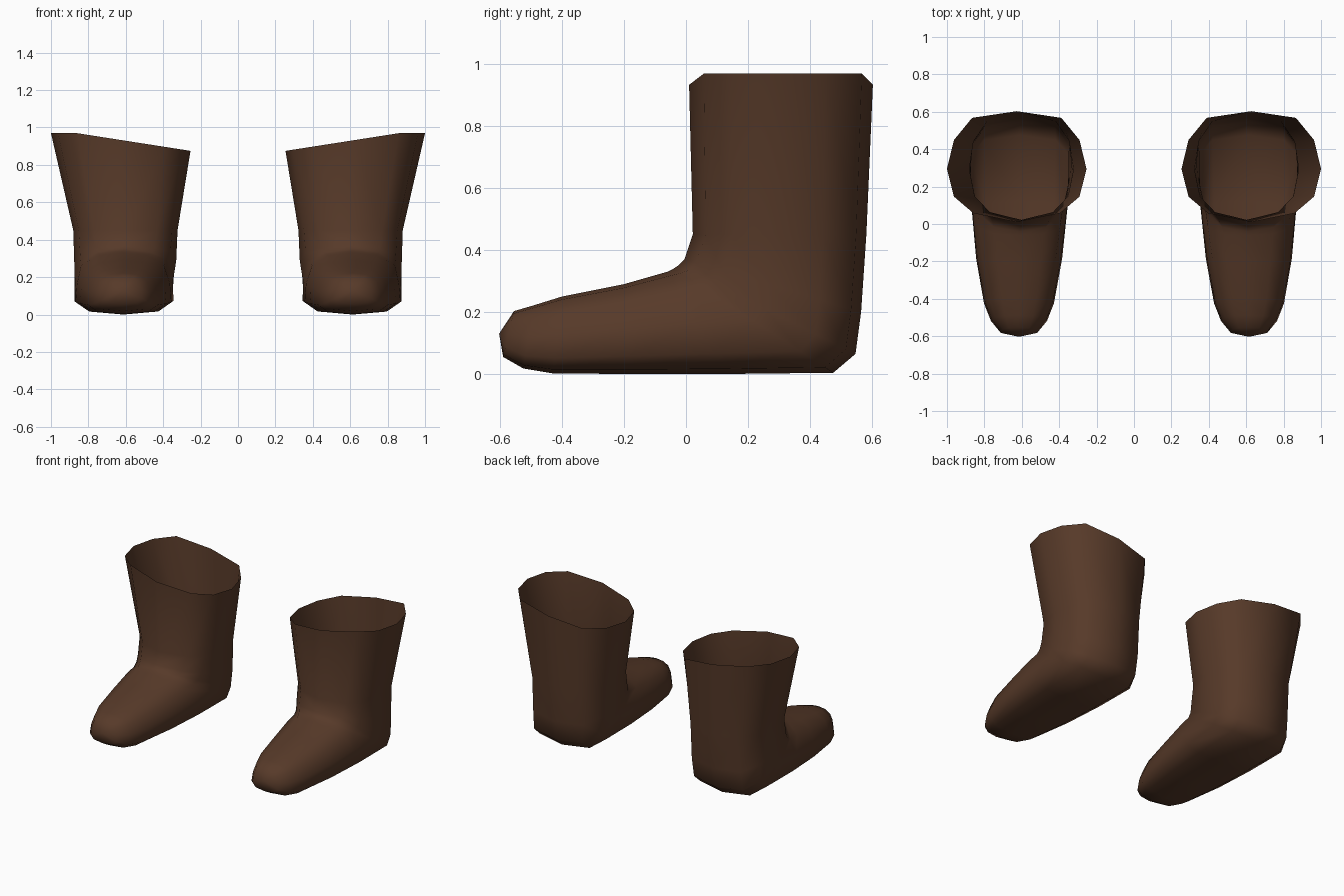
import bpy, bmesh

if "Cube" in bpy.data.objects:
    bpy.data.objects.remove(bpy.data.objects["Cube"])

# Half profiles (across, front-to-back fraction), front point to back point
SHAFT = [(0, 0), (.62, .08), (.9, .23), (1, .48), (.9, .74), (.64, .94), (0, 1)]
FOOT = [(0, 0), (.5, .04), (.84, .2), (.97, .5), (1, .8), (.72, .95), (0, 1)]

# Rings from rim to toe: front (y, z), back (y, z), centre x, half width, foot blend
RINGS = [
    ((.01, .93), (.603, .93), .627, .373, 0),
    ((.022, .45), (.582, .45), .602, .28, .15),
    ((-.005, .37), (.565, .2), .603, .276, .4),
    ((-.025, .35), (.547, .065), .608, .27, .6),
    ((-.04, .34), (.475, .004), .61, .268, .9),
    ((-.06, .33), (.12, 0), .612, .256, 1),
    ((-.2, .29), (-.18, 0), .614, .23, 1),
    ((-.4, .25), (-.43, .002), .615, .187, 1),
    ((-.49, .222), (-.525, .018), .615, .15, 1),
    ((-.555, .203), (-.59, .055), .615, .1, .7),
]


def ring_points(front, back, cx, half, blend):
    prof = [(a[0] + (b[0] - a[0]) * blend, a[1] + (b[1] - a[1]) * blend)
            for a, b in zip(SHAFT, FOOT)]
    loop = prof + [(-u, v) for u, v in reversed(prof[1:-1])]
    return [[cx + u * half,
             front[0] + (back[0] - front[0]) * v,
             front[1] + (back[1] - front[1]) * v] for u, v in loop]


bm = bmesh.new()
loops = []
for i, ring in enumerate(RINGS):
    pts = ring_points(*ring)
    if i == 0:  # slanted rim, higher on the outside
        for p in pts:
            p[2] = min(.97, .875 + (p[0] - .254) * .156)
    loops.append([bm.verts.new(p) for p in pts])

# Skin between rings, open at the rim
for a, b in zip(loops, loops[1:]):
    n = len(a)
    for i in range(n):
        j = (i + 1) % n
        bm.faces.new((a[i], a[j], b[j], b[i]))

# Toe tip
tip = bm.verts.new((.615, -.603, .13))
last = loops[-1]
for i in range(len(last)):
    bm.faces.new((last[i], last[(i + 1) % len(last)], tip))
bmesh.ops.recalc_face_normals(bm, faces=bm.faces[:])
# Make sure the skin faces outward
bm.faces.ensure_lookup_table()
rim_face = bm.faces[0]
mid = rim_face.calc_center_median()
if rim_face.normal.x * (mid.x - .62) + rim_face.normal.y * (mid.y - .3) < 0:
    bmesh.ops.reverse_faces(bm, faces=bm.faces[:])
for f in bm.faces:
    f.smooth = True

mesh = bpy.data.meshes.new("boots")
bm.to_mesh(mesh)
bm.free()
boots = bpy.data.objects.new("boots", mesh)
bpy.context.collection.objects.link(boots)

# Second boot by mirroring
mirror = boots.modifiers.new("mirror", 'MIRROR')
mirror.use_axis = (True, False, False)

# Dark brown leather
leather = bpy.data.materials.new("brown leather")
leather.diffuse_color = (.095, .042, .022, 1)
leather.use_nodes = True
leather.node_tree.nodes["Principled BSDF"].inputs["Base Color"].default_value = leather.diffuse_color
mesh.materials.append(leather)
